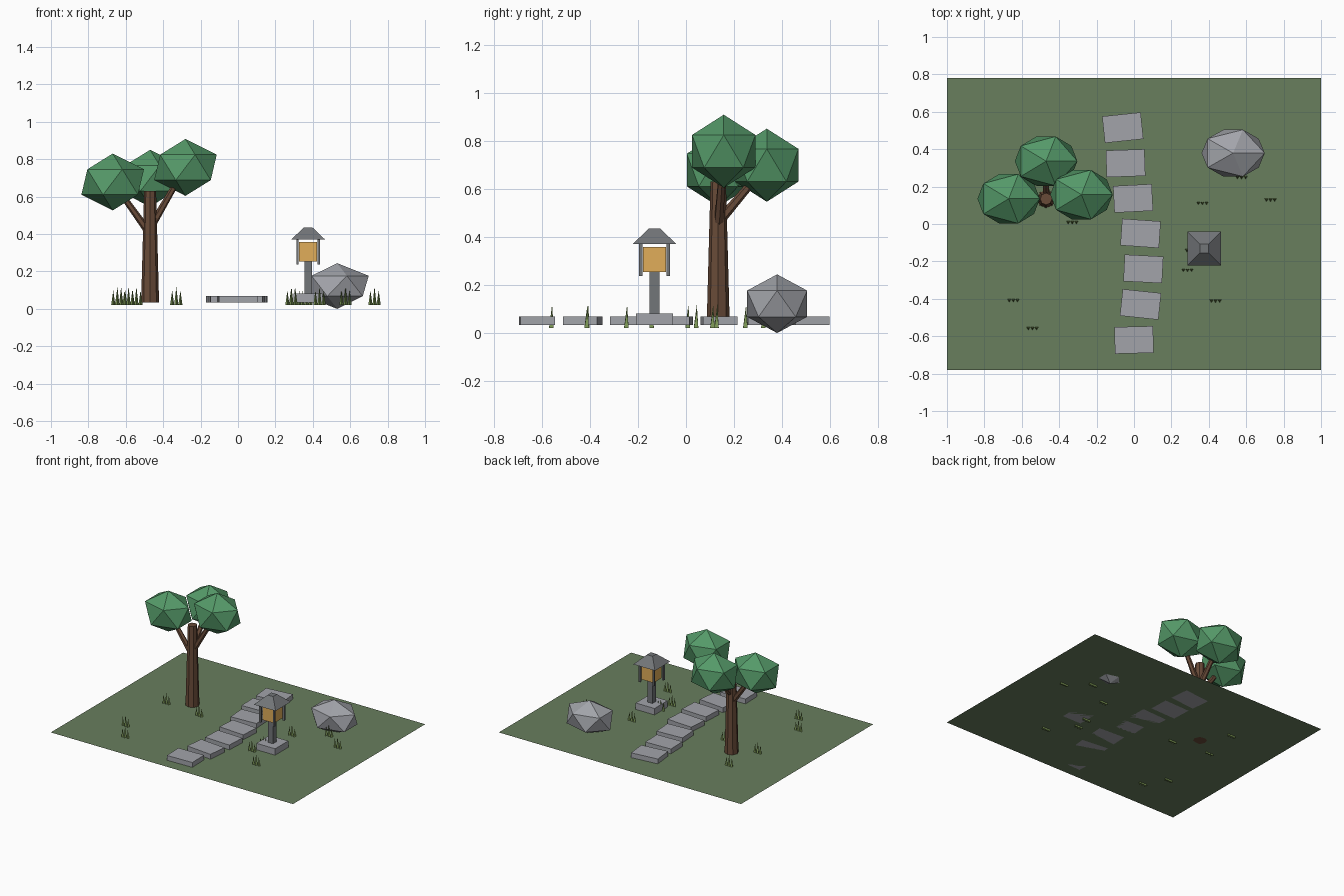
import bpy
from math import radians
from mathutils import Vector

if "Cube" in bpy.data.objects:
    bpy.data.objects.remove(bpy.data.objects["Cube"])

GROUND = 0.033


def material(name, rgb):
    m = bpy.data.materials.new(name)
    m.diffuse_color = (*rgb, 1)
    m.use_nodes = True
    m.node_tree.nodes["Principled BSDF"].inputs["Base Color"].default_value = m.diffuse_color
    return m


grass_mat = material("lawn", (0.14, 0.21, 0.11))
blade_mat = material("blades", (0.22, 0.34, 0.10))
leaf_mat = material("leaves", (0.09, 0.32, 0.14))
bark_mat = material("bark", (0.14, 0.07, 0.04))
stone_mat = material("path stone", (0.36, 0.37, 0.40))
dark_mat = material("lantern stone", (0.17, 0.18, 0.19))
glow_mat = material("lamp glow", (0.75, 0.42, 0.10))


def finish(name, mat):
    ob = bpy.context.object
    ob.name = name
    ob.data.materials.append(mat)
    return ob


def box(name, x, y, z0, z1, sx, sy, mat, rot=0):
    bpy.ops.mesh.primitive_cube_add(size=1, location=(x, y, (z0 + z1) / 2), rotation=(0, 0, radians(rot)))
    bpy.context.object.scale = (sx, sy, z1 - z0)
    return finish(name, mat)


def limb(name, a, b, r1, r2, sides, mat):
    a, b = Vector(a), Vector(b)
    bpy.ops.mesh.primitive_cone_add(vertices=sides, radius1=r1, radius2=r2, depth=(b - a).length,
                                    location=(a + b) / 2)
    bpy.context.object.rotation_euler = (b - a).to_track_quat('Z', 'Y').to_euler()
    return finish(name, mat)


def blob(name, loc, scale, mat):
    bpy.ops.mesh.primitive_ico_sphere_add(subdivisions=1, radius=1, location=loc)
    bpy.context.object.scale = scale
    return finish(name, mat)


# Lawn
bpy.ops.mesh.primitive_plane_add(size=1, location=(0, 0, GROUND))
bpy.context.object.scale = (2, 1.56, 1)
finish("lawn", grass_mat)

# Winding path of slabs
path = [(0, -0.62, 1.5), (0.035, -0.43, -6), (0.05, -0.24, -3), (0.035, -0.05, -4),
        (-0.005, 0.137, 3), (-0.045, 0.325, 2), (-0.06, 0.515, 6)]
for i, (x, y, rot) in enumerate(path):
    box(f"path_slab_{i + 1}", x, y, GROUND, 0.069, 0.207, 0.143, stone_mat, rot)

# Tree: trunk, branches and leaf clusters
TX, TY = -0.47, 0.134
limb("trunk", (TX, TY, GROUND), (TX, TY, 0.63), 0.048, 0.032, 8, bark_mat)
clusters = [((-0.67, 0.135, 0.678), 0.40), ((-0.47, 0.336, 0.698), 0.46), ((-0.281, 0.157, 0.756), 0.43)]
for i, (c, start) in enumerate(clusters):
    base = Vector((TX, TY, start))
    limb(f"branch_{i + 1}", base, base.lerp(Vector(c), 0.85), 0.021, 0.015, 6, bark_mat)
    blob(f"leaf_cluster_{i + 1}", c, (0.187, 0.155, 0.152), leaf_mat)

# Boulder
blob("boulder", (0.53, 0.379, 0.122), (0.189, 0.147, 0.122), stone_mat)

# Lantern
LX, LY = 0.375, -0.131
box("lantern_base", LX, LY, GROUND, 0.081, 0.155, 0.155, dark_mat).data.materials[0] = stone_mat
box("lantern_post", LX, LY, 0.081, 0.253, 0.04, 0.04, dark_mat)
box("lantern_light", LX, LY, 0.253, 0.357, 0.097, 0.097, glow_mat)
for sx in (-1, 1):
    for sy in (-1, 1):
        box("lantern_corner_bar", LX + sx * 0.057, LY + sy * 0.057, 0.237, 0.375, 0.013, 0.013, dark_mat)
bpy.ops.mesh.primitive_cone_add(vertices=4, radius1=0.09 * 2 ** 0.5, radius2=0.023 * 2 ** 0.5, depth=0.064,
                                location=(LX, LY, 0.403), rotation=(0, 0, radians(45)))
finish("lantern_roof", dark_mat)

# Grass tufts of three blades
tufts = [(0.575, 0.25), (0.366, 0.113), (0.73, 0.13), (0.305, -0.14), (0.286, -0.245), (0.436, -0.41),
         (-0.33, 0.01), (-0.645, -0.407), (-0.543, -0.557), (-0.585, 0.325), (-0.625, 0.045)]
for i, (x, y) in enumerate(tufts):
    for k, h in ((-1, 0.078), (0, 0.098), (1, 0.078)):
        limb(f"grass_blade_{i + 1}", (x + k * 0.022, y, 0.02), (x + k * 0.022, y, 0.02 + h), 0.013, 0, 3, blade_mat)
